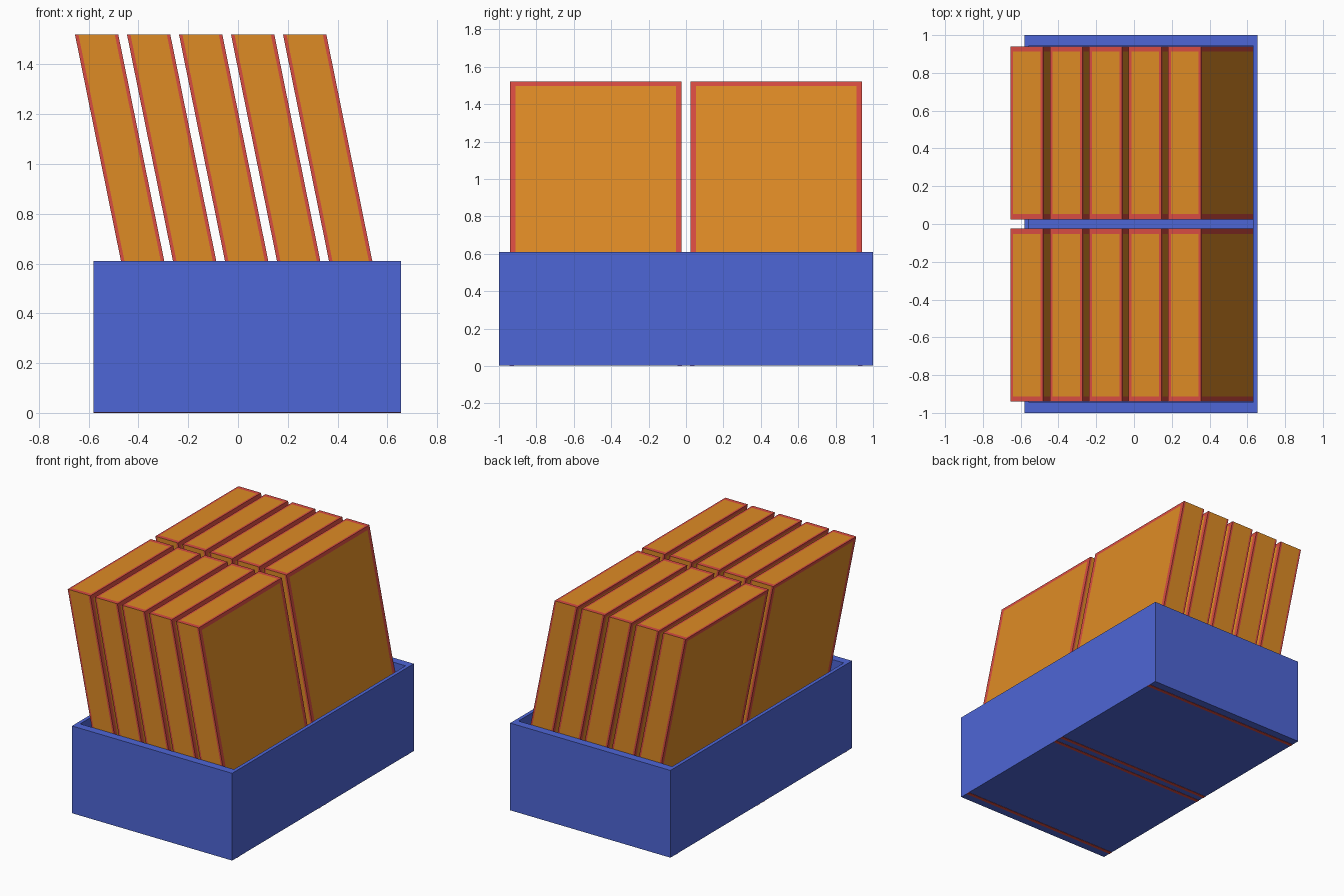
import bpy
import bmesh
from mathutils import Matrix, Vector

old = bpy.data.objects.get("Cube")
if old:
    bpy.data.objects.remove(old, do_unlink=True)


def material(name, rgb):
    mat = bpy.data.materials.new(name)
    mat.use_nodes = True
    mat.diffuse_color = (*rgb, 1)
    mat.node_tree.nodes["Principled BSDF"].inputs["Base Color"].default_value = (*rgb, 1)
    return mat


BLUE = material("tray_blue", (0.076, 0.133, 0.67))
ORANGE = material("panel_orange", (0.73, 0.258, 0.0185))
RED = material("edge_red", (0.687, 0.072, 0.054))


def box(low, high):
    """Start a bmesh box between two corners."""
    low, high = Vector(low), Vector(high)
    bm = bmesh.new()
    bmesh.ops.create_cube(bm, size=1)
    bmesh.ops.scale(bm, vec=high - low, verts=bm.verts)
    bmesh.ops.translate(bm, vec=(low + high) / 2, verts=bm.verts)
    return bm


def finish(bm, name, *mats):
    bmesh.ops.recalc_face_normals(bm, faces=bm.faces)
    mesh = bpy.data.meshes.new(name)
    bm.to_mesh(mesh)
    bm.free()
    for mat in mats:
        mesh.materials.append(mat)
    obj = bpy.data.objects.new(name, mesh)
    bpy.context.collection.objects.link(obj)
    return obj


# Tray: rim inset from the top face, then a sunken floor
LEFT, RIGHT, RIM, FLOOR = -0.58, 0.655, 0.61, 0.14
WALL_X, WALL_Y = 0.025, 0.055
bm = box((LEFT, -1, 0.002), (RIGHT, 1, RIM))
bm.faces.ensure_lookup_table()
top = max(bm.faces, key=lambda f: f.calc_center_median().z)
for step in ("rim", "well"):
    result = bmesh.ops.extrude_discrete_faces(bm, faces=[top])
    top = result["faces"][0]
    for v in top.verts:
        if step == "rim":
            v.co.x += WALL_X if v.co.x < 0 else -WALL_X
            v.co.y += WALL_Y if v.co.y < 0 else -WALL_Y
        else:
            v.co.z = FLOOR
finish(bm, "tray", BLUE)

# Thin strips on the underside
for i, y in enumerate((-0.932, -0.033, 0.033, 0.932)):
    finish(box((LEFT, y - 0.012, 0), (RIGHT, y + 0.012, 0.003)),
           f"underside_strip_{i + 1}", RED)

# Leaning slabs: orange panels framed by red edges
TOP, LEAN, THICK, PITCH = 1.52, 0.203, 0.174, 0.209
NEAR, FAR = 0.025, 0.94
EDGE_X, EDGE_Y, EDGE_Z = 0.014, 0.028, 0.024


def slab(name, x, y0, y1):
    bm = box((0, y0, FLOOR), (THICK, y1, TOP))
    cuts = [((EDGE_X, 0, 0), (1, 0, 0)), ((THICK - EDGE_X, 0, 0), (1, 0, 0)),
            ((0, y0 + EDGE_Y, 0), (0, 1, 0)), ((0, y1 - EDGE_Y, 0), (0, 1, 0)),
            ((0, 0, TOP - EDGE_Z), (0, 0, 1))]
    for point, normal in cuts:
        bmesh.ops.bisect_plane(bm, geom=bm.verts[:] + bm.edges[:] + bm.faces[:],
                               plane_co=point, plane_no=normal)
    bm.normal_update()
    for f in bm.faces:
        c, n = f.calc_center_median(), f.normal
        in_x = EDGE_X < c.x < THICK - EDGE_X
        in_y = y0 + EDGE_Y < c.y < y1 - EDGE_Y
        if abs(n.x) > 0.5:
            panel = in_y and c.z < TOP - EDGE_Z
        elif abs(n.y) > 0.5:
            panel = in_x
        else:
            panel = in_x and in_y
        f.material_index = 0 if panel else 1
    # Lean towards the right while the top edge stays at x
    shear = Matrix.Identity(4)
    shear[0][2] = -LEAN
    shear[0][3] = x + LEAN * TOP
    bm.transform(shear)
    finish(bm, name, ORANGE, RED)


for row, (y0, y1) in {"front": (-FAR, -NEAR), "back": (NEAR, FAR)}.items():
    for i in range(5):
        slab(f"{row}_slab_{i + 1}", -0.655 + i * PITCH, y0, y1)
